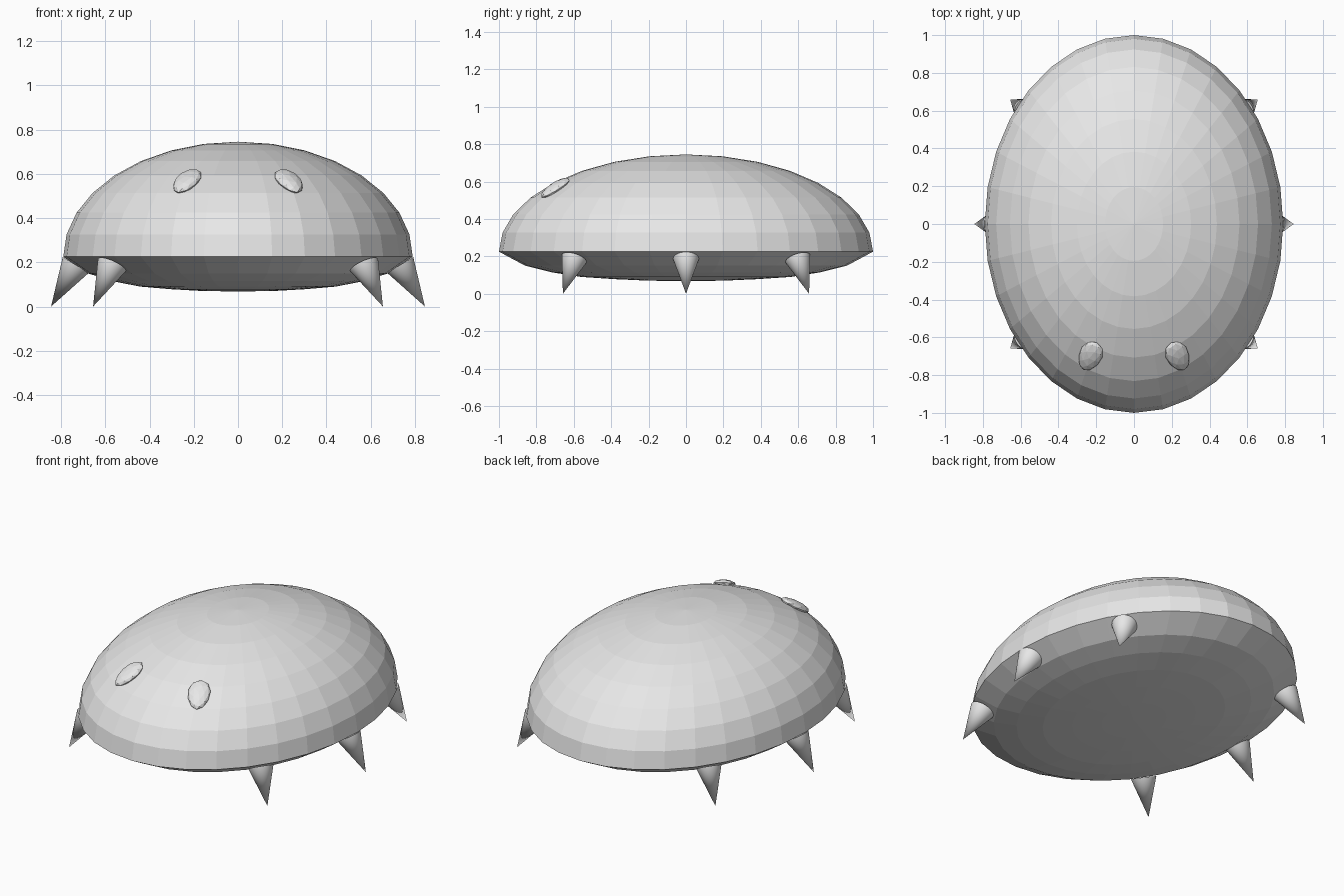
import bpy, bmesh, math
from mathutils import Vector, Matrix

cube = bpy.data.objects.get("Cube")
if cube:
    bpy.data.objects.remove(cube, do_unlink=True)

# One plain grey for everything
grey = bpy.data.materials.new("plain grey")
grey.use_nodes = True
grey.diffuse_color = (0.8, 0.8, 0.8, 1)
grey.node_tree.nodes["Principled BSDF"].inputs["Base Color"].default_value = (0.8, 0.8, 0.8, 1)


def add_object(name, bm):
    bmesh.ops.recalc_face_normals(bm, faces=bm.faces)
    mesh = bpy.data.meshes.new(name)
    bm.to_mesh(mesh)
    bm.free()
    mesh.materials.append(grey)
    obj = bpy.data.objects.new(name, mesh)
    bpy.context.collection.objects.link(obj)
    return obj


# Oval shell: faceted dome above the rim, shallow belly below it
SEGMENTS, RIM, HEIGHT, HALF_WIDTH = 32, 0.225, 0.52, 0.79
dome = [(math.cos(i * math.pi / 16), RIM + HEIGHT * math.sin(i * math.pi / 16))
        for i in range(7, -1, -1)]
belly = [(0.86, 0.15), (0.72, 0.115), (0.56, 0.09), (0.38, 0.078), (0.2, 0.07)]
bm = bmesh.new()
rings = []
for radius, z in dome + belly:
    angles = [2 * math.pi * i / SEGMENTS for i in range(SEGMENTS)]
    rings.append([bm.verts.new((HALF_WIDTH * radius * math.cos(a), radius * math.sin(a), z))
                  for a in angles])
for upper, lower in zip(rings, rings[1:]):
    for i in range(SEGMENTS):
        j = (i + 1) % SEGMENTS
        bm.faces.new((upper[i], lower[i], lower[j], upper[j]))
for ring, z in ((rings[0], RIM + HEIGHT), (rings[-1], 0.068)):
    pole = bm.verts.new((0, 0, z))
    for i in range(SEGMENTS):
        bm.faces.new((ring[i], ring[(i + 1) % SEGMENTS], pole))
add_object("shell_body", bm)


# Pointed legs, splayed outwards
def add_leg(name, base, tip):
    base, tip = Vector(base), Vector(tip)
    axis = tip - base
    bm = bmesh.new()
    bmesh.ops.create_cone(bm, cap_ends=True, segments=32, radius1=0.069, radius2=0,
                          depth=axis.length)
    turn = axis.to_track_quat('Z', 'Y').to_matrix().to_4x4()
    bmesh.ops.transform(bm, matrix=Matrix.Translation((base + tip) / 2) @ turn, verts=bm.verts)
    bmesh.ops.remove_doubles(bm, verts=bm.verts, dist=0.0001)
    leg = add_object(name, bm)
    bpy.ops.object.select_all(action='DESELECT')
    leg.select_set(True)
    bpy.context.view_layer.objects.active = leg
    bpy.ops.object.shade_smooth_by_angle(angle=math.radians(40))


# Eyes: flattened faceted ovals lying on the shell
def add_eye(name, side):
    normal = Vector((side * 0.247, -0.47, 0.847)).normalized()
    long_axis = Vector((-side * 0.07, 0.14, 0.1))
    long_axis = (long_axis - normal * long_axis.dot(normal)).normalized()
    across = long_axis.cross(normal)
    bm = bmesh.new()
    bmesh.ops.create_icosphere(bm, subdivisions=2, radius=1)
    for v in bm.verts:
        p = v.co.copy()
        # Narrow the lower end a little
        width = 0.061 * (1 + 0.15 * p.y)
        v.co = (Vector((side * 0.232, -0.7, 0.566)) + across * p.x * width
                + long_axis * p.y * 0.095 + normal * p.z * 0.026)
    add_object(name, bm)


for side, label in ((1, "left"), (-1, "right")):
    add_leg(f"middle_leg_{label}", (side * 0.733, 0, 0.188), (side * 0.845, 0, 0))
    for end, place in ((-1, "front"), (1, "back")):
        add_leg(f"{place}_leg_{label}", (side * 0.57, end * 0.598, 0.188),
                (side * 0.655, end * 0.658, 0))
    add_eye(f"eye_{label}", side)
